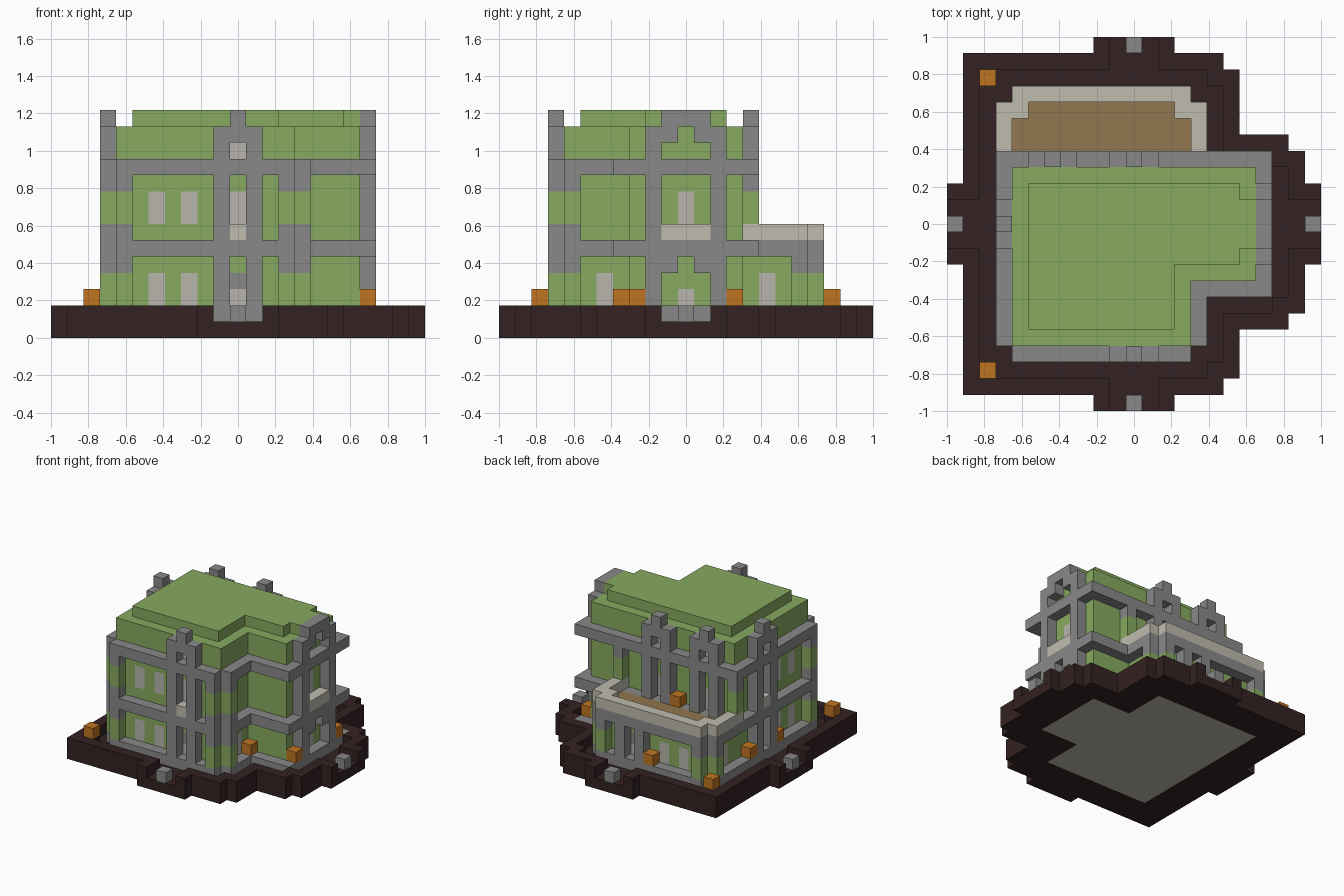
import bpy
import bmesh
from mathutils import Vector

cube = bpy.data.objects.get("Cube")
if cube:
    bpy.data.objects.remove(cube)

U = 2 / 23          # block size
cells = {}          # block -> (part, colour)


def linear(c):
    c /= 255
    return c / 12.92 if c < 0.04045 else ((c + 0.055) / 1.055) ** 2.4


def material(name, rgb):
    col = [linear(c) for c in rgb] + [1]
    m = bpy.data.materials.new(name)
    m.use_nodes = True
    m.diffuse_color = col
    bsdf = m.node_tree.nodes["Principled BSDF"]
    bsdf.inputs["Base Color"].default_value = col
    bsdf.inputs["Roughness"].default_value = 0.9
    return m


MATS = {n: material(n, c) for n, c in {
    "dark_soil": (52, 34, 34), "green_wall": (135, 170, 96),
    "grey_stone": (137, 137, 137), "pale_stone": (191, 187, 174),
    "pale_window": (185, 181, 172), "brown_floor": (146, 119, 78),
    "orange_lamp": (191, 117, 33)}.items()}


def fill(part, mat, x, y, z):
    """Fill blocks; each range is a single index or a (start, end) pair."""
    rx, ry, rz = [range(*r) if isinstance(r, tuple) else (r,) for r in (x, y, z)]
    for i in rx:
        for j in ry:
            for k in rz:
                cells[i, j, k] = (part, mat)


def union(*rects):
    return {(i, j) for a, b, c, d in rects for i in range(a, b) for j in range(c, d)}


def slab(part, mat, plan, z0, z1):
    for i, j in plan:
        fill(part, mat, i, j, (z0, z1))


# Ground slab with a curb broken by four gates
ground = union((1, 17, 1, 22), (1, 18, 2, 21), (1, 21, 5, 17), (1, 22, 6, 16),
               (0, 23, 9, 14), (9, 14, 0, 23))
slab("ground", "dark_soil", ground, 0, 1)
near = [(a, b) for a in (-1, 0, 1) for b in (-1, 0, 1)]
gates = {(i, j) for i, j in ground if (i in (0, 22) and 10 <= j < 13)
         or (j in (0, 22) and 10 <= i < 13)}
curb = {(i, j) for i, j in ground
        if any((i + a, j + b) not in ground for a, b in near)} - gates
slab("curb", "dark_soil", curb, 1, 2)

# Plans: inset walls and the frame one block outside them
upper_wall = union((4, 15, 4, 15), (4, 19, 8, 15))
upper_frame = union((4, 15, 3, 16), (3, 16, 4, 16), (3, 20, 7, 16))
terrace_wall = union((4, 15, 15, 19))
terrace_frame = union((4, 15, 16, 20), (3, 16, 16, 19))
lower_wall = upper_wall | terrace_wall
lower_frame = upper_frame | terrace_frame

# Floor, walls, skirting and bands
slab("inner_floor", "pale_stone", lower_wall, 0, 1)
slab("skirting", "grey_stone", lower_frame, 1, 2)
slab("lower_walls", "green_wall", lower_wall, 2, 5)
slab("floor_band", "grey_stone", lower_frame, 5, 6)
slab("upper_walls", "green_wall", upper_wall, 6, 13)
slab("upper_band", "grey_stone", upper_frame - upper_wall, 10, 11)
slab("roof", "green_wall", union((5, 14, 5, 14), (5, 18, 9, 14), (5, 19, 10, 13)), 13, 14)

# Terrace floor and railing
slab("terrace_floor", "brown_floor", terrace_wall - union((4, 15, 4, 16)), 5, 6)
rail = terrace_frame - union((4, 15, 15, 18), (5, 14, 18, 19)) | {(3, 15), (15, 15)}
slab("terrace_rail", "pale_stone", rail, 6, 7)


# Corner posts: green shafts with stone brackets
def post(i, j, levels):
    for z in levels:
        fill("corner_posts", "green_wall", i, j, (z, z + 2))
        fill("corner_posts", "grey_stone", i, j, z + 2)
        if z == 2 and (i, j) in upper_frame:
            fill("corner_posts", "grey_stone", i, j, 6)


for i, j in ((4, 3), (14, 3), (3, 4), (15, 4)):
    post(i, j, (2, 7))
for i, j in ((4, 19), (14, 19), (3, 18), (15, 18)):
    post(i, j, (2,))
for i in (3, 15):
    post(i, 15, (7,))

# Windows set in the walls: front, terrace back, left and right
for p in (6, 8):
    for z in ((2, 4), (7, 9)):
        fill("windows", "pale_window", p, 4, z)
        fill("windows", "pale_window", 4, p, z)
    fill("windows", "pale_window", p, 18, (2, 4))
fill("windows", "pale_window", 14, 6, (2, 4))
for i in (4, 14):
    fill("windows", "pale_window", i, 16, (2, 4))


# Narrow bays: twin pillars with a stepped spire
def bay(put, c, low, high, spire=True):
    for p in (c - 1, c + 1):
        put("pillars", "grey_stone", p, 0, (low, high))
    if spire:
        put("spires", "grey_stone", (c - 1, c + 2), 0, 12)
        put("spires", "grey_stone", c, 0, 13)
        put("spires", "pale_window", c, 1, 11)


def facing(axis, outer, inward):
    """Return a fill function working along one facade."""
    def put(part, mat, along, depth, z):
        d = outer + inward * depth
        fill(part, mat, *((along, d) if axis == "x" else (d, along)), z)
    return put


def entrance(put, c):
    put("doors", "pale_window", c, 1, 2)
    put("door_lintels", "grey_stone", c, 1, 3)


front, left = facing("x", 3, 1), facing("y", 3, 1)
for put in (front, left):
    bay(put, 11, 1, 13)
    entrance(put, 11)
    put("balconies", "pale_stone", 11, 0, 6)
    put("windows", "pale_window", 11, 1, (7, 9))
back, terrace = facing("x", 15, -1), facing("x", 19, -1)
bay(terrace, 11, 1, 6, False)
entrance(terrace, 11)
for c in (6, 11):
    bay(back, c, 6, 13)
    back("doors", "pale_window", c, 1, (6, 8))

# Wide arched bay on the wing
wing = facing("y", 19, -1)
for p in (9, 13):
    wing("pillars", "grey_stone", p, 0, (1, 13))
for p in (10, 12):
    for z in (4, 12):
        wing("arches", "grey_stone", p, 0, z)
wing("arches", "grey_stone", (10, 13), 0, 13)
wing("balconies", "pale_stone", (10, 13), 0, 6)
wing("windows", "pale_window", 11, 1, (7, 9))
wing("doors", "pale_window", 11, 1, 2)

# Lamps and gate stones
for j in (2, 20):
    fill("lamp_bases", "dark_soil", 2, j, 1)
    fill("lamps", "orange_lamp", 2, j, 2)
for i, j, k in ((19, 8, 2), (19, 14, 2), (15, 7, 2), (3, 9, 2), (3, 13, 2),
                (9, 19, 2), (9, 15, 6)):
    fill("lamps", "orange_lamp", i, j, k)
for i, j in ((11, 0), (11, 22), (0, 11), (22, 11)):
    fill("gate_stones", "grey_stone", i, j, 1)


# Turn the exposed block faces of each part into a mesh
def build(part):
    bm = bmesh.new()
    used = sorted({m for p, m in cells.values() if p == part})
    for pos, (p, mat) in cells.items():
        if p != part:
            continue
        for axis in range(3):
            for s in (-1, 1):
                n = Vector((0, 0, 0))
                n[axis] = s
                if tuple(int(a + b) for a, b in zip(pos, n)) in cells:
                    continue
                u = Vector((0, 0, 0))
                u[(axis + 1) % 3] = 0.5
                w = n.cross(u)
                mid = Vector(pos) + Vector((0.5, 0.5, 0.5)) + n / 2
                ring = (mid - u - w, mid + u - w, mid + u + w, mid - u + w)
                f = bm.faces.new([bm.verts.new((v.x * U - 1, v.y * U - 1, v.z * U))
                                  for v in ring])
                f.material_index = used.index(mat)
    bmesh.ops.remove_doubles(bm, verts=bm.verts, dist=U / 100)
    bmesh.ops.dissolve_limit(bm, angle_limit=0.01, verts=bm.verts, edges=bm.edges,
                             delimit={"MATERIAL"})
    mesh = bpy.data.meshes.new(part)
    bm.to_mesh(mesh)
    bm.free()
    for m in used:
        mesh.materials.append(MATS[m])
    bpy.context.collection.objects.link(bpy.data.objects.new(part, mesh))


for part in sorted({p for p, m in cells.values()}):
    build(part)
